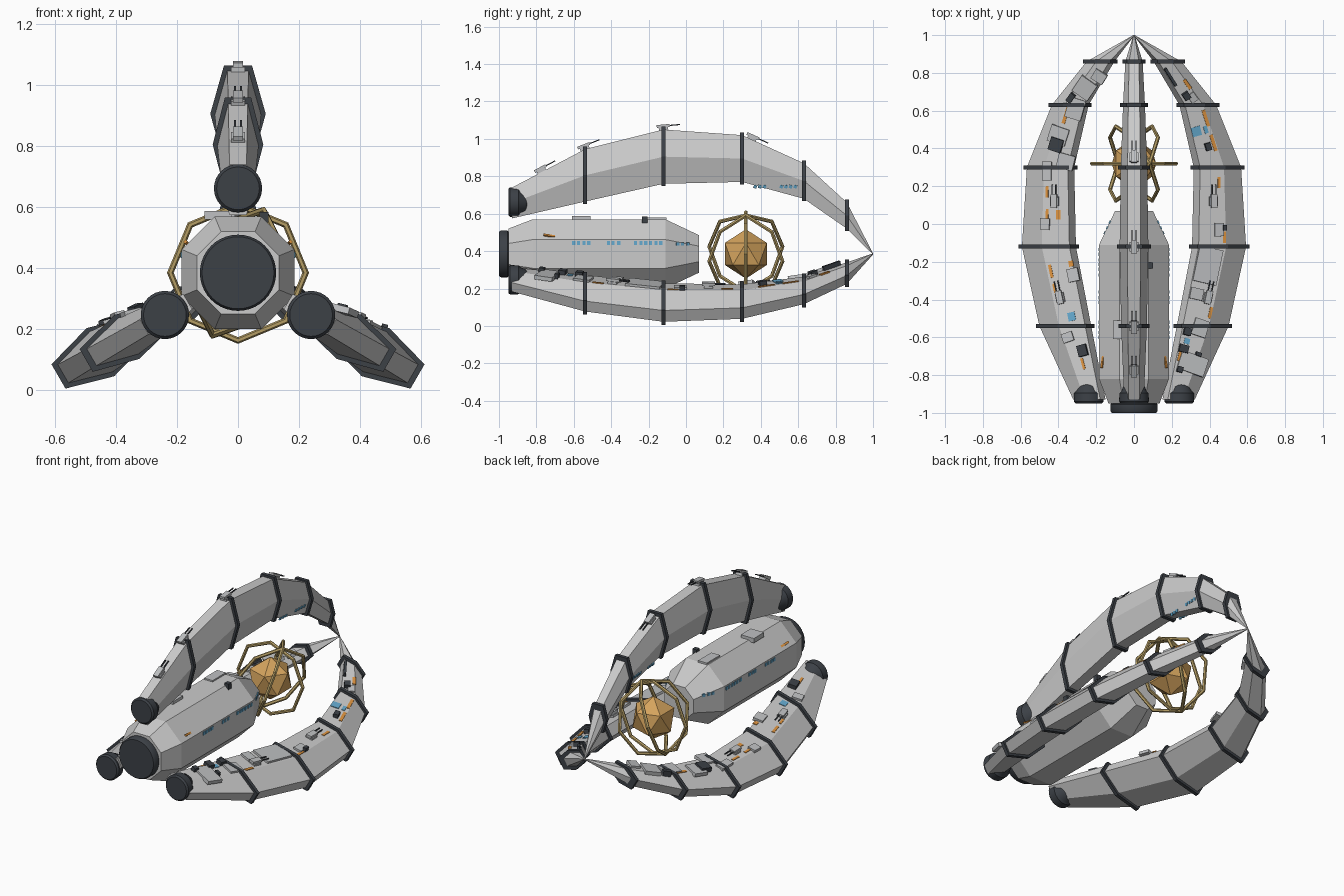
import bpy, bmesh, math
from mathutils import Vector, Matrix

if "Cube" in bpy.data.objects:
    bpy.data.objects.remove(bpy.data.objects["Cube"])

ZC = 0.385  # height of the long axis


def mat(name, r, g, b):
    m = bpy.data.materials.new(name)
    m.diffuse_color = (r, g, b, 1)
    m.use_nodes = True
    m.node_tree.nodes["Principled BSDF"].inputs["Base Color"].default_value = m.diffuse_color
    return m


HULL = mat("light_grey_hull", .60, .60, .60)
PLATE = mat("plate_grey", .52, .53, .54)
DARK = mat("dark_metal", .045, .052, .062)
CORE = mat("amber_core", .66, .37, .11)
GOLD = mat("dull_gold", .46, .34, .13)
ORANGE = mat("orange_paint", .72, .29, .05)
BLUE = mat("blue_window", .13, .40, .62)


def finish(name, bm, m, smooth=False):
    bmesh.ops.recalc_face_normals(bm, faces=bm.faces)
    me = bpy.data.meshes.new(name)
    bm.to_mesh(me)
    bm.free()
    me.materials.append(m)
    ob = bpy.data.objects.new(name, me)
    bpy.context.collection.objects.link(ob)
    if smooth:
        bpy.ops.object.select_all(action='DESELECT')
        ob.select_set(True)
        bpy.context.view_layer.objects.active = ob
        bpy.ops.object.shade_smooth_by_angle(angle=math.radians(35))
    return ob


def loft(name, rings, m, smooth=False):
    """Skin a list of equal-sized point loops and cap both ends."""
    bm = bmesh.new()
    vs = [[bm.verts.new(p) for p in r] for r in rings]
    n = len(vs[0])
    for a, b in zip(vs, vs[1:]):
        for i in range(n):
            bm.faces.new((a[i], a[(i + 1) % n], b[(i + 1) % n], b[i]))
    bm.faces.new(vs[0])
    bm.faces.new(vs[-1])
    return finish(name, bm, m, smooth)


def lathe(name, profile, m, n, cx=0, cz=ZC, phase=0, smooth=True):
    return loft(name, [[(cx + r * math.cos(phase + math.tau * i / n), y,
                         cz + r * math.sin(phase + math.tau * i / n)) for i in range(n)]
                       for y, r in profile], m, smooth)


def boxes(name, items, m):
    """items: (frame matrix, across, along, low, high) boxes standing on a surface."""
    bm = bmesh.new()
    for f, w, l, lo, hi in items:
        M = f @ Matrix.Translation((0, 0, (lo + hi) / 2)) @ Matrix.Diagonal((w, l, hi - lo, 1))
        bmesh.ops.create_cube(bm, size=1, matrix=M)
    return finish(name, bm, m)


# ---- arm stations: y, inner radius, outer radius, half width at middle, half width at edge
ST = [(-.93, .19, .355, .052, .028), (-.54, .28, .56, .068, .032), (-.12, .375, .665, .076, .035),
      (.30, .385, .635, .070, .034), (.63, .295, .485, .058, .030), (.86, .135, .275, .046, .026),
      (1.0, -.003, .003, .003, .002)]


def section(y):
    for a, b in zip(ST, ST[1:]):
        if y <= b[0]:
            t = (y - a[0]) / (b[0] - a[0])
            return [p + (q - p) * t for p, q in zip(a, b)]
    return list(ST[-1])


def place(ang, r, s, y):
    return Vector((r * math.cos(ang) - s * math.sin(ang), y, ZC + r * math.sin(ang) + s * math.cos(ang)))


def hexagon(ang, y, ri, ro, w, h):
    rm = (ri + ro) / 2
    return [place(ang, r, s, y) for r, s in
            ((ro, h), (rm, w), (ri, h), (ri, -h), (rm, -w), (ro, -h))]


def frame(across, along, p, out):
    y = along.normalized()
    z = across.cross(y).normalized()
    if z.dot(out) < 0:
        z = -z
    x = y.cross(z)
    return Matrix.Translation(p) @ Matrix((x, y, z)).transposed().to_4x4()


def inner_facet(ang, side, y, t):
    """Frame on the facet between the inner edge (t=0) and the widest line (t=1)."""
    def pt(yy, tt):
        _, ri, ro, w, h = section(yy)
        return place(ang, ri + (ro - ri) / 2 * tt, side * (h + (w - h) * tt), yy)
    _, ri, ro, w, h = section(y)
    p = pt(y, t)
    return frame(pt(y, 1) - pt(y, 0), pt(y + .01, t) - pt(y - .01, t), p,
                 p - place(ang, (ri + ro) / 2, 0, y))


def outer_edge(ang, y):
    r = lambda yy: section(yy)[2]
    p = place(ang, r(y), 0, y)
    return frame(place(ang, 0, 1, 0) - place(ang, 0, 0, 0),
                 place(ang, r(y + .01), 0, y + .01) - place(ang, r(y - .01), 0, y - .01),
                 p, place(ang, 1, 0, 0) - place(ang, 0, 0, 0))


def on_side_arm(x, y):
    """Frame on the upward inner facet of the left or right arm, at a top-view spot."""
    ang, side = (math.radians(-30), 1) if x > 0 else (math.radians(210), -1)
    _, ri, ro, w, h = section(y)
    a, b = place(ang, ri, side * h, y).x, place(ang, (ri + ro) / 2, side * w, y).x
    return inner_facet(ang, side, y, min(max((x - a) / (b - a), .06), .94))


# ---- three arms with collars and thrusters
for label, deg in (("top", 90), ("left", 210), ("right", 330)):
    a = math.radians(deg)
    loft(label + "_arm", [hexagon(a, *s) for s in ST], HULL)
    for i, (y, ri, ro, w, h) in enumerate(ST[1:-1]):
        big = (ri - .013, ro + .015, w + .015, h + .011)
        loft(f"{label}_arm_collar_{i + 1}", [hexagon(a, y + d, *big) for d in (-.011, .011)], DARK)
    c = place(a, .277, 0, 0)
    lathe(label + "_thruster", [(-.95, .070), (-.94, .079), (-.895, .077), (-.885, .066),
                                (-.86, .058), (-.845, .040), (-.84, .02)], DARK, 32, c.x, c.z)

# ---- central octagonal hull and main thruster
k = 1 / math.cos(math.pi / 8)
lathe("central_hull", [(-.95, .135 * k), (-.82, .185 * k), (-.11, .185 * k), (.07, .10 * k)],
      HULL, 8, phase=math.pi / 8, smooth=False)
lathe("main_thruster", [(-1, .118), (-.99, .125), (-.955, .125), (-.94, .11)], DARK, 40)

# ---- core with three octagonal hoops
bm = bmesh.new()
bmesh.ops.create_icosphere(bm, subdivisions=1, radius=.132, matrix=Matrix.Translation((0, .32, ZC)))
finish("energy_core", bm, CORE)
for i, (turn, tilt) in enumerate(((0, 0), (62, 22), (-62, 22))):
    bm = bmesh.new()
    R = (Matrix.Translation((0, .32, ZC)) @ Matrix.Rotation(math.radians(tilt), 4, 'Y')
         @ Matrix.Rotation(math.radians(turn), 4, 'Z'))
    loops = []
    for j in range(8):
        b = math.tau * j / 8
        loops.append([bm.verts.new(R @ Vector(((.222 + .011 * math.cos(q)) * math.cos(b), .011 * math.sin(q),
                                               (.222 + .011 * math.cos(q)) * math.sin(b))))
                      for q in (math.tau * n / 6 for n in range(6))])
    for j in range(8):
        for n in range(6):
            u, v, m = loops[j], loops[(j + 1) % 8], (n + 1) % 6
            bm.faces.new((u[n], u[m], v[m], v[n]))
    finish(f"core_hoop_{i + 1}", bm, GOLD)

# ---- raised plates, equipment boxes and paint on the side arms: x, y, across, along
plates = [(-.26, .72, .10, .10), (-.18, .78, .07, .06), (-.31, .61, .09, .11), (-.40, .47, .10, .09),
          (-.46, .28, .05, .10), (-.36, .33, .09, .08), (-.47, 0, .05, .06), (-.31, -.27, .06, .07),
          (-.35, -.60, .06, .05), (.39, -.22, .13, .19), (.31, -.74, .15, .10), (.35, -.55, .08, .09),
          (.33, -.37, .07, .06), (.45, -.03, .05, .07), (.31, .67, .04, .05)]
gear = [(-.41, .42, .07, .07), (-.27, -.67, .05, .06), (-.35, .67, .03, .05), (.19, .78, .015, .11),
        (.275, .68, .035, .04), (.39, .41, .03, .04), (.48, -.02, .02, .03), (.28, -.57, .04, .04),
        (.26, -.66, .05, .04), (.34, -.69, .03, .02), (.24, -.77, .03, .03)]
paint = [(-.36, .58, .018, .10), (-.46, .17, .014, .06), (-.46, .04, .014, .08), (-.40, .05, .025, .05),
         (-.44, -.25, .016, .07), (-.42, -.34, .014, .05), (-.33, -.21, .025, .03), (-.27, -.74, .014, .06),
         (.29, .74, .018, .06), (.38, .56, .018, .09), (.42, .43, .018, .09), (.45, .22, .015, .06),
         (.48, -.07, .016, .06), (.41, -.47, .016, .06), (.24, -.70, .014, .05)]
panes = [(-.33, -.49, .04, .045), (.33, .49, .05, .05), (.28, -.62, .03, .03), (.38, .50, .02, .04)]
boxes("arm_plates", [(on_side_arm(x, y), w, l, -.01, .012) for x, y, w, l in plates], PLATE)
boxes("arm_equipment", [(on_side_arm(x, y), w, l, -.01, .024) for x, y, w, l in gear], DARK)
boxes("arm_orange_stripes", [(on_side_arm(x, y), w, l, -.003, .004) for x, y, w, l in paint], ORANGE)
boxes("arm_windows", [(on_side_arm(x, y), w, l, -.003, .004) for x, y, w, l in panes], BLUE)

# ---- small windows under the top arm, both flanks
rows = []
for y in (.37, .395, .42, .51, .535, .56, .585):
    _, ri, ro, w, h = section(y)
    for s in (1, -1):
        rows.append((inner_facet(math.pi / 2, s, y, (.36 - ri) / ((ro - ri) / 2)), .017, .017, -.003, .004))
boxes("top_arm_windows", rows, BLUE)

# ---- twin-barrel turrets
spots = [outer_edge(math.pi / 2, y) for y in (-.77, -.54, -.12, .35)]
spots += [on_side_arm(x, y) for x in (-1, 1) for x, y in ((x * .42, .12), (x * .39, -.39))]
bases, barrels = [], []
for f in spots:
    bases += [(f, .046, .05, -.008, .012), (f, .034, .07, .012, .027)]
    barrels += [(f @ Matrix.Translation((d, .06, 0)), .006, .06, .016, .022) for d in (-.01, .01)]
boxes("turret_bodies", bases, PLATE)
boxes("turret_barrels", barrels, DARK)

# ---- central hull windows, stripes and roof plates
wins, stripes = [], []
for s in (1, -1):
    out = Vector((s, 0, 0))
    for y in [-.60, -.575, -.545, -.52, -.415, -.39, -.36, -.27, -.24, -.215, -.19, -.16, -.135]:
        wins.append((frame(Vector((0, 0, 1)), Vector((0, 1, 0)), Vector((s * .185, y, .443)), out),
                     .02, .017, -.003, .004))
    for y in (-.045, -.02, .01):
        x = .185 - (y + .11) * .085 / .18
        wins.append((frame(Vector((0, 0, 1)), Vector((-s * .085, .18, 0)), Vector((s * x, y, .438)), out),
                     .018, .017, -.003, .004))
    stripes.append((frame(Vector((-s, 0, 1)), Vector((-s * .012, .08, -.012)),
                          Vector((s * .166, -.72, .481)), Vector((s, 0, 1))), .012, .085, -.004, .004))
boxes("hull_windows", wins, BLUE)
boxes("hull_orange_stripes", stripes, ORANGE)
roof = lambda x, y: Matrix.Translation((x, y, ZC + .185))
boxes("roof_plates", [(roof(-.065, -.56), .09, .10, -.01, .018), (roof(-.04, -.17), .06, .13, -.01, .009)], PLATE)
boxes("roof_box", [(roof(.085, -.22), .03, .03, -.02, .015)], DARK)
